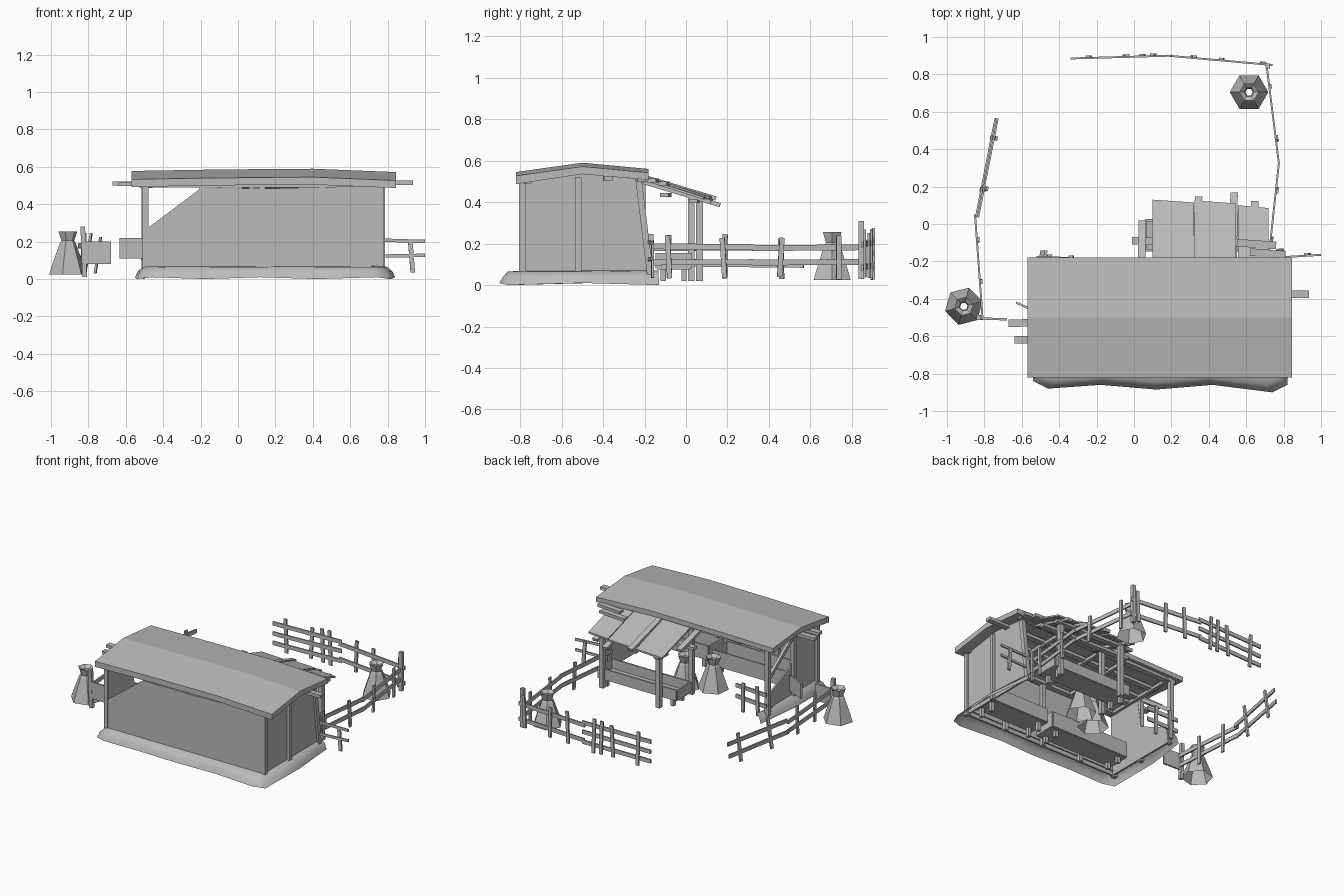
import bpy, bmesh, math, random
from mathutils import Vector, Matrix

random.seed(4)
old = bpy.data.objects.get("Cube")
if old:
    bpy.data.objects.remove(old)

grey = bpy.data.materials.new("weathered_grey")
grey.use_nodes = True
grey.diffuse_color = (0.5, 0.5, 0.5, 1)
grey.node_tree.nodes["Principled BSDF"].inputs["Base Color"].default_value = (0.5, 0.5, 0.5, 1)


def finish(name, bm):
    bmesh.ops.recalc_face_normals(bm, faces=bm.faces)
    mesh = bpy.data.meshes.new(name)
    bm.to_mesh(mesh)
    bm.free()
    mesh.materials.append(grey)
    obj = bpy.data.objects.new(name, mesh)
    bpy.context.collection.objects.link(obj)
    return obj


def beam(name, a, b, wide=0.03, thick=0.03, side=None):
    """Squared timber from a to b; wide is sideways, thick is upward."""
    a, b = Vector(a), Vector(b)
    axis = b - a
    side = side or axis.cross(Vector((0, 0, 1)))
    side = side.normalized() if side.length > 0.1 * axis.length else Vector((1, 0, 0))
    up = side.cross(axis).normalized()
    frame = Matrix((side * wide, axis, up * thick)).transposed().to_4x4()
    frame.translation = (a + b) / 2
    bm = bmesh.new()
    bmesh.ops.create_cube(bm, size=1, matrix=frame)
    return finish(name, bm)


def loft(name, sections, closed=True, caps=True):
    """Skin a list of cross-sections with equal point counts."""
    bm = bmesh.new()
    rings = [[bm.verts.new(p) for p in s] for s in sections]
    n = len(rings[0])
    for r, s in zip(rings, rings[1:]):
        for i in range(n if closed else n - 1):
            j = (i + 1) % n
            bm.faces.new((r[i], r[j], s[j], s[i]))
    if caps:
        bm.faces.new(rings[0])
        bm.faces.new(rings[-1])
    return finish(name, bm)


def panel(name, points, offset):
    """Flat board outline given a thickness vector."""
    off = Vector(offset)
    return loft(name, [points, [Vector(p) + off for p in points]])


# Sagging gable roof
roof = []
for x, lift in ((-0.57, -0.012), (-0.1, -0.004), (0.4, 0), (0.845, -0.018)):
    roof.append([(x, y, z + lift) for y, z in
                 ((-0.82, 0.505), (-0.82, 0.545), (-0.5, 0.59), (-0.18, 0.56),
                  (-0.18, 0.525), (-0.5, 0.553))])
loft("main_roof", roof)

# Earth bank around the front and both ends
outer = [(-0.5, -0.14), (-0.55, -0.45), (-0.54, -0.84), (-0.46, -0.88), (-0.18, -0.86),
         (0.12, -0.885), (0.42, -0.86), (0.74, -0.9), (0.82, -0.86), (0.84, -0.5), (0.8, -0.13)]
ground = [(x, y, 0.01 * (i % 2)) for i, (x, y) in enumerate(outer)]
shoulder = [(x * 0.98 + 0.003, y * 0.975 - 0.005, 0.04) for x, y in outer]
crest = [(x * 0.94 + 0.008, y * 0.945 - 0.01, 0.065) for x, y in outer]
inner = [(min(max(x, -0.48), 0.76), max(y, -0.78), 0.07) for x, y in outer]
bank = loft("earth_bank", [ground, shoulder, crest, inner], closed=False, caps=False)
for face in bank.data.polygons:
    face.use_smooth = True

# Walls
panel("front_wall", [(-0.48, -0.8, 0.04), (0.765, -0.8, 0.04), (0.765, -0.8, 0.5),
                     (0.2, -0.8, 0.485), (-0.2, -0.8, 0.485), (-0.48, -0.8, 0.275)], (0, 0.012, 0))
panel("left_wall", [(0.765, -0.8, 0.04), (0.765, -0.18, 0.04), (0.765, -0.23, 0.51),
                    (0.765, -0.5, 0.54), (0.765, -0.8, 0.5)], (-0.012, 0, 0))
panel("right_wall", [(-0.49, -0.8, 0.04), (-0.49, -0.22, 0.04), (-0.49, -0.24, 0.16),
                     (-0.49, -0.5, 0.28), (-0.49, -0.54, 0.53), (-0.49, -0.8, 0.5)],
      (0.012, 0, 0))

# Upright posts, some leaning
for x, y, lean in ((-0.495, -0.79, 0), (-0.19, -0.777, 0), (0.13, -0.777, 0), (0.45, -0.777, 0),
                   (0.765, -0.79, 0), (0.77, -0.52, 0), (0.765, -0.17, -0.06),
                   (-0.495, -0.52, 0), (-0.5, -0.22, 0), (0.1, -0.21, 0)):
    beam("wall_post", (x, y, 0.03), (x, y + lean, 0.52), 0.03, 0.03)

# Roof timbers, with ends showing past the gables
for y, x1, x2, z in ((-0.53, -0.67, 0.76, 0.512), (-0.62, -0.64, 0.76, 0.508), (-0.39, -0.5, 0.935, 0.515),
                     (-0.23, -0.53, 0.8, 0.51), (-0.78, -0.53, 0.8, 0.5)):
    beam("purlin", (x1, y, z), (x2, y + 0.015, z), 0.04, 0.022)
for x in (-0.47, -0.1, 0.1, 0.45, 0.75):
    beam("tie_beam", (x, -0.79, 0.497), (x, -0.2, 0.505), 0.025, 0.022)
beam("brace", (-0.5, -0.24, 0.3), (-0.5, -0.5, 0.49), 0.02, 0.025)


# Lean-to roof of loose boards
def lean_z(y):
    return 0.447 - 0.3 * y


for x1, x2, y2, lift in ((0.1, 0.32, 0.13, 0), (0.34, 0.545, 0.125, 0.006), (0.555, 0.72, 0.1, -0.004)):
    panel("lean_to_board", [(x1, -0.2, lean_z(-0.2) + lift), (x2, -0.2, lean_z(-0.2) + lift),
                            (x2, y2 - 0.015, lean_z(y2) + lift), (x1, y2, lean_z(y2) + lift)],
          (0, 0, 0.012))
for x, y2, lift in ((0.04, 0.015, 0), (0.34, 0.145, 0.014), (0.53, 0.165, -0.012), (0.64, 0.12, -0.012),
                    (0.15, 0.12, -0.012)):
    beam("lean_to_rafter", (x, -0.22, lean_z(-0.22) + lift), (x + 0.005, y2, lean_z(y2) + lift), 0.04, 0.02)
for x1, x2, y, z in ((-0.01, 0.7, -0.09, 0.435), (0.55, 0.76, -0.1, 0.49), (0.62, 0.81, -0.15, 0.505),
                     (0.12, 0.7, 0.05, 0.405)):
    beam("lean_to_batten", (x1, y, z), (x2, y - 0.015, z), 0.04, 0.02)
for x, y in ((0.17, 0.065), (0.65, 0.025)):
    beam("lean_to_post", (x, y, 0.02), (x, y, 0.42), 0.032, 0.032)


# Open troughs on short legs
def trough(name, x1, x2, y1, y2, z1, z2):
    t = 0.012
    beam(name + "_bottom", (x1, (y1 + y2) / 2, z1), (x2, (y1 + y2) / 2, z1), y2 - y1, t)
    for y in (y1, y2):
        beam(name + "_side", (x1, y, (z1 + z2) / 2), (x2, y, (z1 + z2) / 2), t, z2 - z1)
    for x in (x1, x2):
        beam(name + "_end", (x, y1, (z1 + z2) / 2), (x, y2, (z1 + z2) / 2), t, z2 - z1)
        inset = x + 0.05 * (1 if x == x1 else -1)
        for y in (y1 + 0.03, y2 - 0.03):
            beam(name + "_leg", (inset, y, 0.02), (inset, y, z1), 0.025, 0.025)


trough("porch_trough", 0.06, 0.69, -0.14, 0.02, 0.08, 0.155)
trough("inner_trough_right", -0.43, 0.2, -0.75, -0.59, 0.07, 0.18)
trough("inner_trough_left", 0.24, 0.74, -0.76, -0.6, 0.09, 0.19)


# Six-sided tied sacks, open underneath
def sack(x, y, turn):
    rings = []
    for r, z in ((0.103, 0.025), (0.085, 0.08), (0.045, 0.19), (0.035, 0.205),
                 (0.052, 0.255), (0.026, 0.235), (0.02, 0.2)):
        rings.append([(x + r * math.cos(turn + k * math.pi / 3),
                       y + r * math.sin(turn + k * math.pi / 3), z) for k in range(6)])
    loft("sack", rings, caps=False)


for x, y, turn in ((-0.91, -0.44, 0.25), (0.615, 0.705, 0.0), (0.04, -0.37, 0.4), (0.21, -0.29, 0.1)):
    sack(x, y, turn)


# Rail fences with uneven pickets; lean tips the fence sideways
def fence(a, b, heights, spots, top=0.25, low=0.025, rail=0.028, lean=0.0):
    a, b = Vector((*a, 0)), Vector((*b, 0))
    along = (b - a).normalized()
    side = Vector((-along.y, along.x, 0))

    def rise(h):
        return Vector((0, 0, h)) + side * lean * h

    for h in heights:
        tilt = random.uniform(-0.006, 0.006)
        beam("fence_rail", a + rise(h + tilt), b + rise(h - tilt), 0.01, rail)
    for t in spots:
        p = a.lerp(b, t) + side * 0.008
        sway = along * random.uniform(-0.015, 0.015)
        beam("fence_picket", p + rise(low + random.uniform(0, 0.015)),
             p + sway + rise(top - random.uniform(0, 0.025)), 0.012, 0.024, side)


fence((-0.34, 0.885), (0.2, 0.9), (0.08, 0.15, 0.22), (0.19, 0.54, 0.72, 0.83), 0.28)
fence((0.18, 0.9), (0.74, 0.85), (0.09, 0.2), (0.24, 0.52, 0.9), 0.27)
fence((0.71, 0.84), (0.775, 0.32), (0.11, 0.18), (0.2, 0.75), 0.25)
fence((0.775, 0.33), (0.72, -0.18), (0.11, 0.185), (0.28, 0.8, 0.97), 0.25)
fence((0.75, -0.18), (1.0, -0.165), (0.125, 0.205), (0.74,), 0.22, 0.035, 0.018)
fence((-0.755, 0.57), (-0.86, 0.04), (0.1, 0.18), (0.2, 0.72), 0.25, lean=0.15)
fence((-0.85, 0.05), (-0.81, -0.5), (0.11, 0.18), (0.25, 0.65), 0.25)
fence((-0.52, -0.175), (-0.27, -0.185), (0.12, 0.2), (0.25, 0.75), 0.25)
beam("corner_post", (0.715, 0.845, 0.03), (0.715, 0.845, 0.31), 0.025, 0.025)
beam("corner_post", (-0.82, -0.5, 0.01), (-0.83, -0.5, 0.28), 0.025, 0.025)
beam("broken_board", (-0.82, -0.505, 0.14), (-0.68, -0.51, 0.14), 0.012, 0.12)
beam("broken_board", (-0.63, -0.42, 0.165), (-0.5, -0.48, 0.165), 0.012, 0.11)
